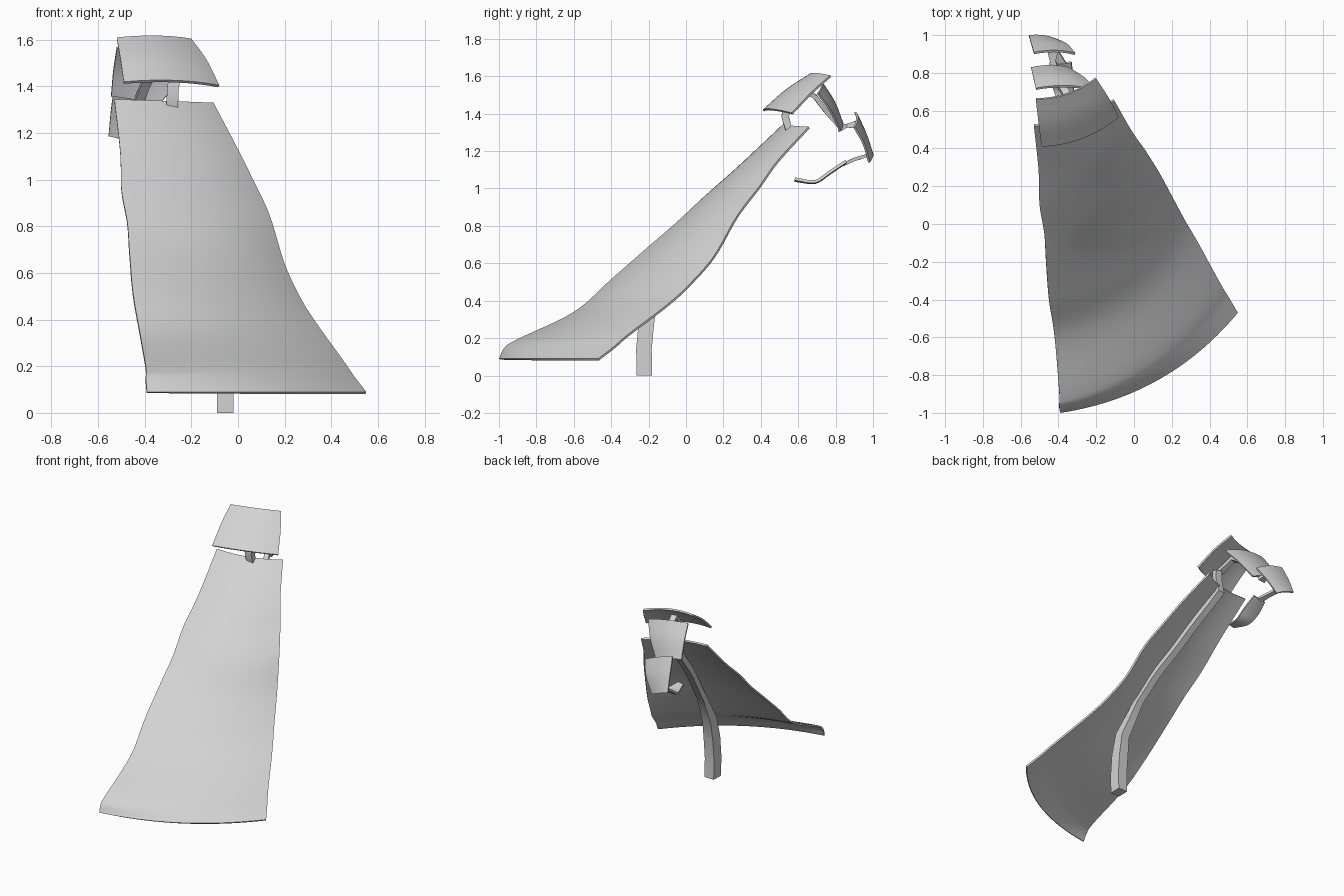
import bpy
import bmesh
import math
from mathutils import Vector

cube = bpy.data.objects.get("Cube")
if cube:
    bpy.data.objects.remove(cube, do_unlink=True)

# One plain grey for every part
grey = bpy.data.materials.new("plain grey")
grey.use_nodes = True
tone = (0.65, 0.65, 0.65, 1)
grey.diffuse_color = tone
grey.node_tree.nodes["Principled BSDF"].inputs["Base Color"].default_value = tone


def make_object(name, bm):
    mesh = bpy.data.meshes.new(name)
    bm.to_mesh(mesh)
    bm.free()
    mesh.materials.append(grey)
    obj = bpy.data.objects.new(name, mesh)
    bpy.context.collection.objects.link(obj)
    for other in bpy.context.selected_objects:
        other.select_set(False)
    obj.select_set(True)
    bpy.context.view_layer.objects.active = obj
    return obj


def spline(points, t):
    """Smooth curve through the points, t from 0 to 1."""
    pts = [Vector(p) for p in points]
    pts = [2 * pts[0] - pts[1]] + pts + [2 * pts[-1] - pts[-2]]
    spans = len(pts) - 3
    i = min(int(t * spans), spans - 1)
    f = t * spans - i
    a, b, c, d = pts[i:i + 4]
    return 0.5 * (2 * b + (c - a) * f + (2 * a - 5 * b + 4 * c - d) * f ** 2
                  + (3 * b - a - 3 * c + d) * f ** 3)


def surface(left, right, sag, outward, u, v):
    """Point on a shell between two edge curves, bowed outward across u."""
    a, b = spline(left, v), spline(right, v)
    bow = 4 * u * (1 - u) * sag * (b - a).length
    return a.lerp(b, u) + Vector(outward).normalized() * bow


def shell(name, left, right, sag, outward, thickness=0.012, nu=16, nv=12):
    bm = bmesh.new()
    grid = [[bm.verts.new(surface(left, right, sag, outward, i / nu, j / nv))
             for i in range(nu + 1)] for j in range(nv + 1)]
    for j in range(nv):
        for i in range(nu):
            bm.faces.new((grid[j][i], grid[j][i + 1],
                          grid[j + 1][i + 1], grid[j + 1][i]))
    bm.normal_update()
    facing = sum((f.normal * f.calc_area() for f in bm.faces), Vector())
    if facing.dot(Vector(outward)) < 0:
        bmesh.ops.reverse_faces(bm, faces=bm.faces[:])
    obj = make_object(name, bm)
    solid = obj.modifiers.new("thickness", "SOLIDIFY")
    solid.thickness = thickness
    solid.offset = -1
    bpy.ops.object.modifier_apply(modifier=solid.name)
    bpy.ops.object.shade_smooth_by_angle(angle=math.radians(40))
    return obj


def bar(name, path, widths, depths):
    """Rectangular bar swept along a path, with a size at each point."""
    path = [Vector(p) for p in path]
    bm = bmesh.new()
    rings = []
    for k, p in enumerate(path):
        ahead = path[min(k + 1, len(path) - 1)] - path[max(k - 1, 0)]
        side = Vector((1, 0, 0))
        side = (side - ahead * side.dot(ahead) / ahead.length_squared).normalized()
        up = ahead.cross(side).normalized()
        w, d = side * widths[k] / 2, up * depths[k] / 2
        rings.append([bm.verts.new(p + q) for q in (w + d, d - w, -w - d, w - d)])
    for a, b in zip(rings, rings[1:]):
        for i in range(4):
            n = (i + 1) % 4
            bm.faces.new((a[i], a[n], b[n], b[i]))
    bm.faces.new(rings[0])
    bm.faces.new(rings[-1])
    bmesh.ops.recalc_face_normals(bm, faces=bm.faces[:])
    make_object(name, bm)
    bpy.ops.object.shade_smooth_by_angle(angle=math.radians(35))


# Large sweeping shell with a rolled lower lip
main_left = [(-.39, -1, .09), (-.395, -.97, .15), (-.395, -.9, .195),
             (-.42, -.6, .34), (-.45, -.4, .515), (-.465, -.2, .69),
             (-.475, -.05, .82), (-.5, .1, .96), (-.505, .28, 1.12),
             (-.53, .52, 1.345)]
main_right = [(.55, -.47, .09), (.5, -.385, .155), (.455, -.31, .22),
              (.34, -.1, .38), (.27, .02, .49), (.2, .15, .64),
              (.135, .27, .85), (.06, .39, 1.01), (-.01, .49, 1.15),
              (-.105, .655, 1.33)]
main_out = (.49, -.87, 0)
shell("main_shell", main_left, main_right, .095, main_out, nu=28, nv=54)

# Smaller shells curling over the top and down the back
shell("upper_shell",
      [(-.49, .41, 1.42), (-.505, .53, 1.525), (-.52, .66, 1.61)],
      [(-.08, .565, 1.405), (-.135, .67, 1.515), (-.2, .77, 1.605)],
      .09, (.3, -.9, .35))
shell("rear_shell",
      [(-.52, .72, 1.57), (-.535, .785, 1.47), (-.545, .83, 1.36)],
      [(-.2, .71, 1.51), (-.26, .775, 1.42), (-.345, .83, 1.31)],
      .08, (.3, .6, .5))
shell("tail_shell",
      [(-.53, .91, 1.41), (-.545, .96, 1.3), (-.555, 1, 1.19)],
      [(-.31, .905, 1.33), (-.355, .955, 1.24), (-.42, .985, 1.14)],
      .07, (.3, .6, .4))
shell("inner_blade",
      [(-.43, .85, 1.13), (-.44, .77, 1.075), (-.42, .69, 1.025), (-.385, .58, 1.035)],
      [(-.33, .86, 1.14), (-.32, .77, 1.08), (-.32, .69, 1.03), (-.345, .58, 1.045)],
      .03, (0, .4, -1), thickness=.015)

# Support leg that bends into a rail under the main shell
drop = Vector((0, .022, -.032))
rail = [surface(main_left, main_right, .095, main_out, .52, .56 + .043 * k) + drop
        for k in range(11)]
leg = [(-.055, -.222, 0), (-.055, -.225, .14), (-.055, -.212, .28), (-.055, -.185, .42)]
path = leg + rail + [(-.28, .53, 1.385), (-.27, .545, 1.45)]
extra = len(path) - len(leg)
bar("leg_and_rail", path, [.072] * 3 + [.065] + [.05] * extra,
    [.083] * 3 + [.07] + [.04] * extra)

# Thin linking struts between the small shells
bar("upper_link", [(-.3, .52, 1.45), (-.34, .62, 1.53), (-.36, .69, 1.49),
                   (-.4, .76, 1.4), (-.425, .82, 1.335)],
    [.04] * 5, [.025] * 5)
bar("rear_link", [(-.425, .815, 1.325), (-.43, .86, 1.335), (-.43, .925, 1.345)],
    [.06, .03, .06], [.045, .02, .045])
bar("tail_link", [(-.44, .965, 1.175), (-.41, .9, 1.155), (-.38, .845, 1.13)],
    [.035, .035, .045], [.018] * 3)
